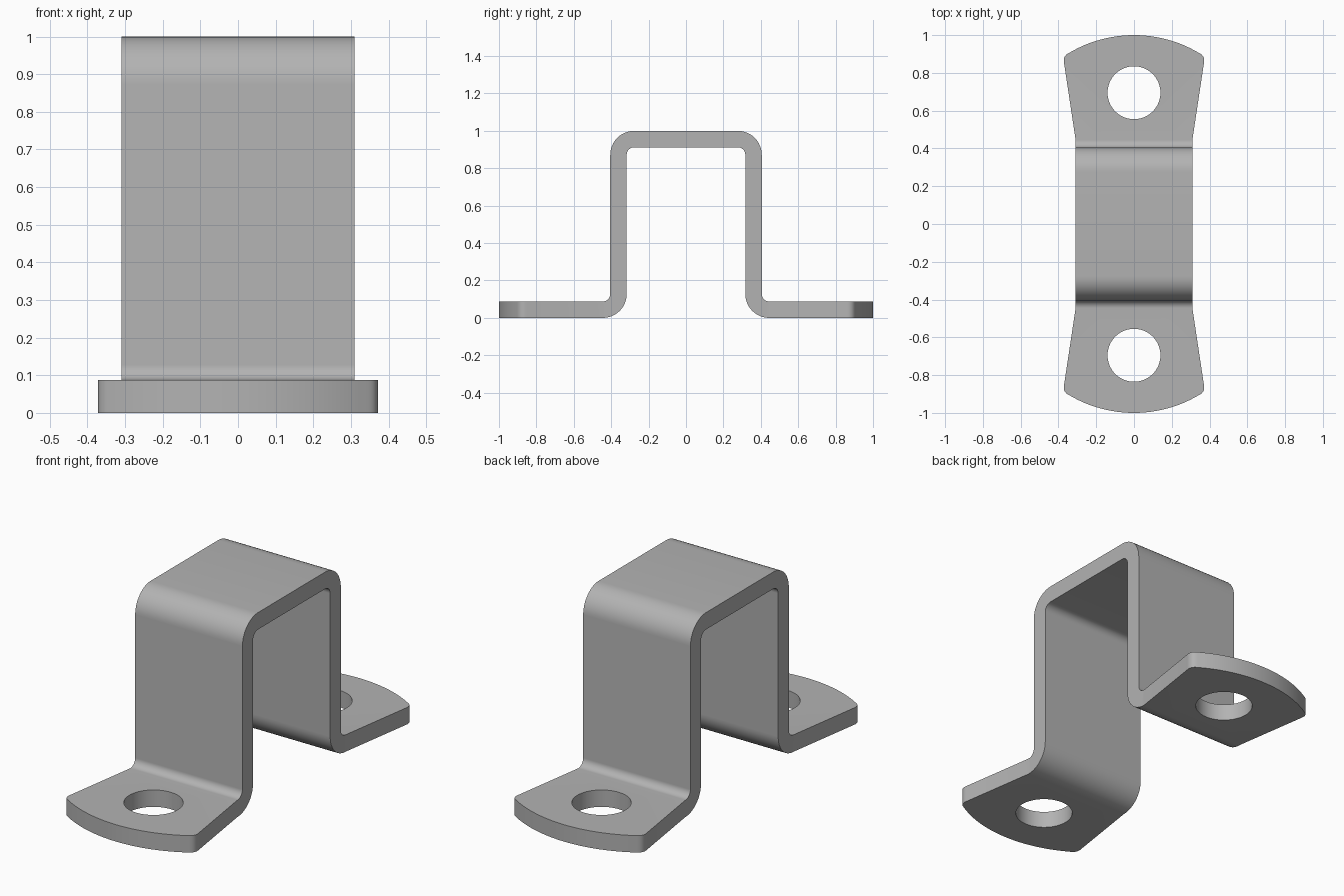
import bpy
import bmesh
from math import sin, cos, asin, radians
from mathutils import Vector

if "Cube" in bpy.data.objects:
    bpy.data.objects.remove(bpy.data.objects["Cube"])

THICK = 0.088
WALL = 0.405        # outer face of the upright walls
R_IN, R_OUT = 0.04, 0.04 + THICK

steel = bpy.data.materials.new("grey steel")
steel.use_nodes = True
GREY = (0.45, 0.45, 0.45, 1)
steel.diffuse_color = GREY
steel.node_tree.nodes["Principled BSDF"].inputs["Base Color"].default_value = GREY


def prism(name, points, offset):
    """Extrude a closed outline along a vector."""
    bm = bmesh.new()
    face = bm.faces.new([bm.verts.new(p) for p in points])
    extruded = bmesh.ops.extrude_face_region(bm, geom=[face])["geom"]
    moved = [v for v in extruded if isinstance(v, bmesh.types.BMVert)]
    bmesh.ops.translate(bm, verts=moved, vec=Vector(offset))
    bmesh.ops.recalc_face_normals(bm, faces=bm.faces)
    mesh = bpy.data.meshes.new(name)
    bm.to_mesh(mesh)
    bm.free()
    mesh.materials.append(steel)
    obj = bpy.data.objects.new(name, mesh)
    bpy.context.collection.objects.link(obj)
    return obj


def arc(cx, cy, r, start, end, steps=12):
    angles = [radians(start + (end - start) * i / steps) for i in range(steps + 1)]
    return [(cx + r * cos(a), cy + r * sin(a)) for a in angles]


def cut(target, cutter, operation):
    mod = target.modifiers.new("cut", "BOOLEAN")
    mod.operation = operation
    mod.solver = "EXACT"
    mod.object = cutter
    bpy.context.view_layer.objects.active = target
    bpy.ops.object.modifier_apply(modifier=mod.name)
    bpy.data.objects.remove(cutter)


# Bent strap: half of the side profile, mirrored to the other half
foot_y = WALL + R_IN
top_y = WALL - R_OUT
upper = ([(1.1, THICK)] + arc(foot_y, THICK + R_IN, R_IN, 270, 180)
         + arc(top_y, 1 - R_OUT, R_OUT, 0, 90))
lower = (arc(top_y, 1 - R_OUT, R_IN, 90, 0)
         + arc(foot_y, R_OUT, R_OUT, 180, 270) + [(1.1, 0)])
mirror = lambda pts: [(-y, z) for y, z in reversed(pts)]
profile = upper + mirror(upper) + mirror(lower) + lower
bracket = prism("mounting_bracket", [(-0.5, y, z) for y, z in profile], (1, 0, 0))

# Plan outline: straight middle, flared feet, rounded corners, curved ends
END_R = 0.674
corner = [Vector(p) for p in ((0.370, 0.85), (0.379, 0.889), (0.345, 0.905))]
quarter = [(0.309, foot_y)]
for i in range(9):
    t = i / 8
    p = corner[0] * (1 - t) ** 2 + corner[1] * 2 * t * (1 - t) + corner[2] * t * t
    quarter.append((p.x, p.y))
sweep = asin(0.345 / END_R)
for i in range(1, 13):
    a = sweep * (1 - i / 12)
    quarter.append((END_R * sin(a), 1 - END_R + END_R * cos(a)))
half = quarter + [(-x, y) for x, y in reversed(quarter[:-1])]
outline = half + [(-x, -y) for x, y in half]
cut(bracket, prism("plan_cutter", [(x, y, -0.1) for x, y in outline], (0, 0, 1.3)),
    "INTERSECT")

# Bolt hole in each foot
for side in (-1, 1):
    ring = arc(0, side * 0.695, 0.14, 0, 360, 64)[:-1]
    cut(bracket, prism("hole_cutter", [(x, y, -0.1) for x, y in ring], (0, 0, 0.4)),
        "DIFFERENCE")

# Smooth bends, sharp rims
bpy.ops.object.select_all(action="DESELECT")
bracket.select_set(True)
bpy.context.view_layer.objects.active = bracket
bpy.ops.object.shade_smooth_by_angle(angle=radians(30))
